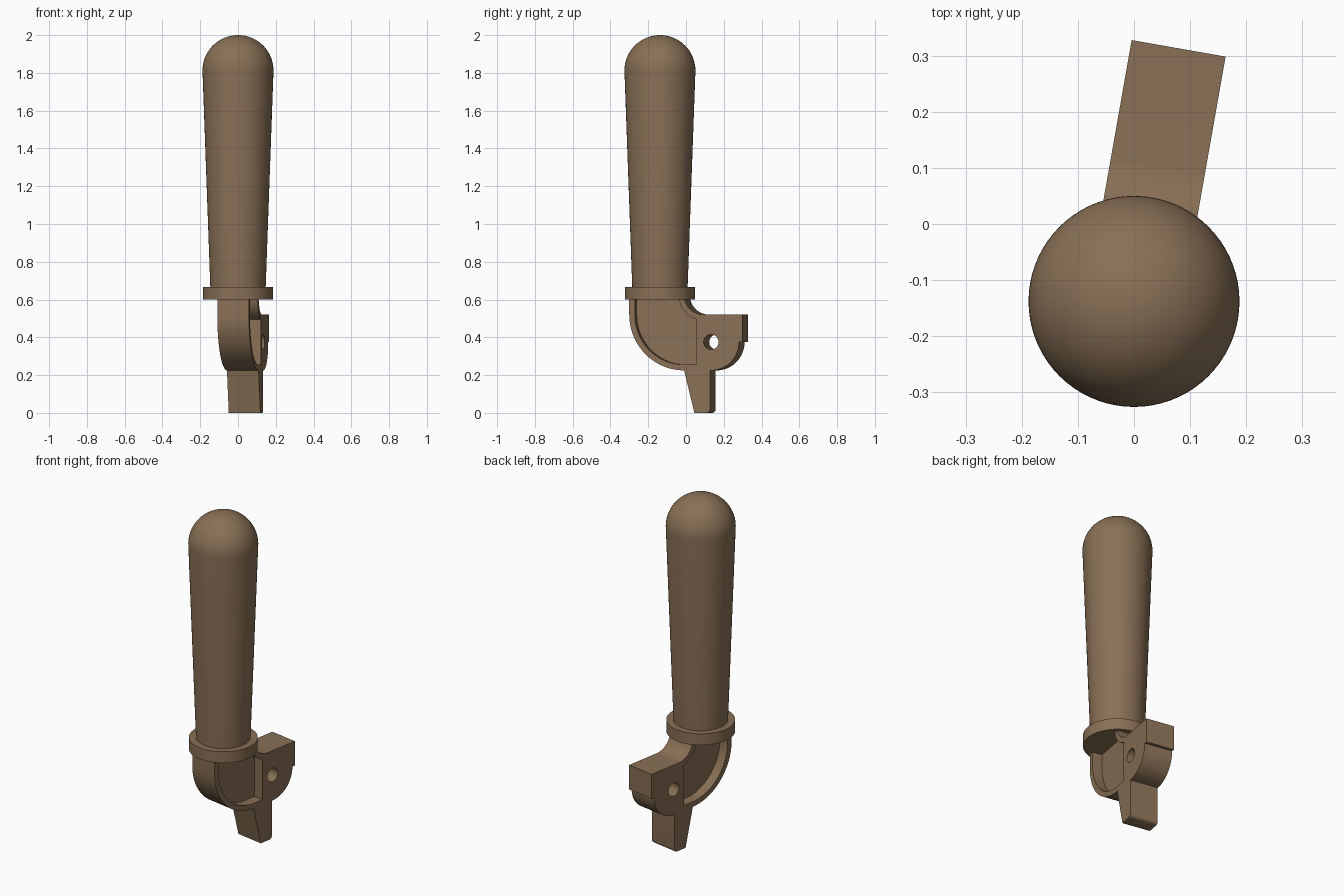
import bpy, bmesh, math
from mathutils import Matrix

if "Cube" in bpy.data.objects:
    bpy.data.objects.remove(bpy.data.objects["Cube"])

wood = bpy.data.materials.new("brown")
wood.diffuse_color = (0.25, 0.162, 0.093, 1)
wood.use_nodes = True
wood.node_tree.nodes["Principled BSDF"].inputs["Base Color"].default_value = wood.diffuse_color

AXIS_Y = -0.138          # handle axis
HALF = 0.085             # half width of the bracket
PLACE = Matrix.Translation((0, AXIS_Y, 0)) @ Matrix.Rotation(math.radians(-10), 4, 'Z')


def finish(name, bm, matrix):
    bmesh.ops.recalc_face_normals(bm, faces=bm.faces)
    me = bpy.data.meshes.new(name)
    bm.to_mesh(me)
    bm.free()
    me.materials.append(wood)
    ob = bpy.data.objects.new(name, me)
    ob.matrix_world = matrix
    bpy.context.collection.objects.link(ob)
    return ob


def smooth(ob, angle=30):
    bpy.ops.object.select_all(action='DESELECT')
    bpy.context.view_layer.objects.active = ob
    ob.select_set(True)
    bpy.ops.object.shade_smooth_by_angle(angle=math.radians(angle))


def lathe(name, profile, steps=72):
    """Revolve (radius, z) points around the handle axis."""
    bm = bmesh.new()
    verts = [bm.verts.new((r, 0, z)) for r, z in profile]
    edges = [bm.edges.new(p) for p in zip(verts, verts[1:])]
    bmesh.ops.spin(bm, geom=verts + edges, axis=(0, 0, 1), cent=(0, 0, 0),
                   angle=2 * math.pi, steps=steps)
    bmesh.ops.remove_doubles(bm, verts=bm.verts, dist=1e-5)
    ob = finish(name, bm, Matrix.Translation((0, AXIS_Y, 0)))
    smooth(ob)
    return ob


def slab(name, profile, x0, x1):
    """Extrude a (y, z) outline from x0 to x1 in the bracket's own frame."""
    bm = bmesh.new()
    face = bm.faces.new([bm.verts.new((x0, y, z)) for y, z in profile])
    out = bmesh.ops.extrude_face_region(bm, geom=[face])
    moved = [g for g in out["geom"] if isinstance(g, bmesh.types.BMVert)]
    bmesh.ops.translate(bm, verts=moved, vec=(x1 - x0, 0, 0))
    return finish(name, bm, PLACE)


def arc(cy, cz, r, a0, a1, n=20):
    return [(cy + r * math.cos(math.radians(a0 + (a1 - a0) * i / n)),
             cz + r * math.sin(math.radians(a0 + (a1 - a0) * i / n)))
            for i in range(n + 1)]


# Tapered grip with a domed end
dome = [(0.188 * math.cos(a), 1.812 + 0.188 * math.sin(a))
        for a in (math.pi / 2 * i / 20 for i in range(20))]
lathe("grip", [(0, 0.65), (0.146, 0.65)] + dome + [(0, 2.0)])

# Collar below the grip
lathe("collar", [(0, 0.6), (0.185, 0.6), (0.185, 0.667), (0, 0.667)])

# Bracket: curved elbow, lower tongue, rounded pivot end with a stop lip
outline = ([(-0.15, 0.62)] + arc(0.145, 0.52, 0.295, 180, 270)
           + [(0.2, 0.0)] + arc(0.265, 0.02, 0.02, 270, 360, 5)
           + [(0.285, 0.225)] + arc(0.29, 0.375, 0.15, 270, 360)
           + [(0.458, 0.375), (0.458, 0.52)]
           + arc(0.25, 0.625, 0.105, 270, 180, 14)[:-1] + [(0.145, 0.62)])
bracket = slab("bracket", outline, -HALF, HALF)

# Cutters: a pocket on each side and the pivot hole
pocket = ([(-0.12, 0.64)] + arc(0.145, 0.52, 0.265, 180, 270)
          + [(0.212, 0.255)] + arc(0.25, 0.625, 0.135, 253.6, 180, 12) + [(0.115, 0.64)])
cutters = [slab("pocket_cutter_right", pocket, 0.027, 0.12),
           slab("pocket_cutter_left", pocket, -0.12, -0.027),
           slab("hole_cutter", arc(0.29, 0.375, 0.04, 0, 360, 32)[:-1], -0.2, 0.2)]
bpy.context.view_layer.objects.active = bracket
for c in cutters:
    mod = bracket.modifiers.new(c.name, 'BOOLEAN')
    mod.operation = 'DIFFERENCE'
    mod.solver = 'EXACT'
    mod.object = c
    bpy.ops.object.modifier_apply(modifier=mod.name)
    bpy.data.objects.remove(c)
smooth(bracket)
